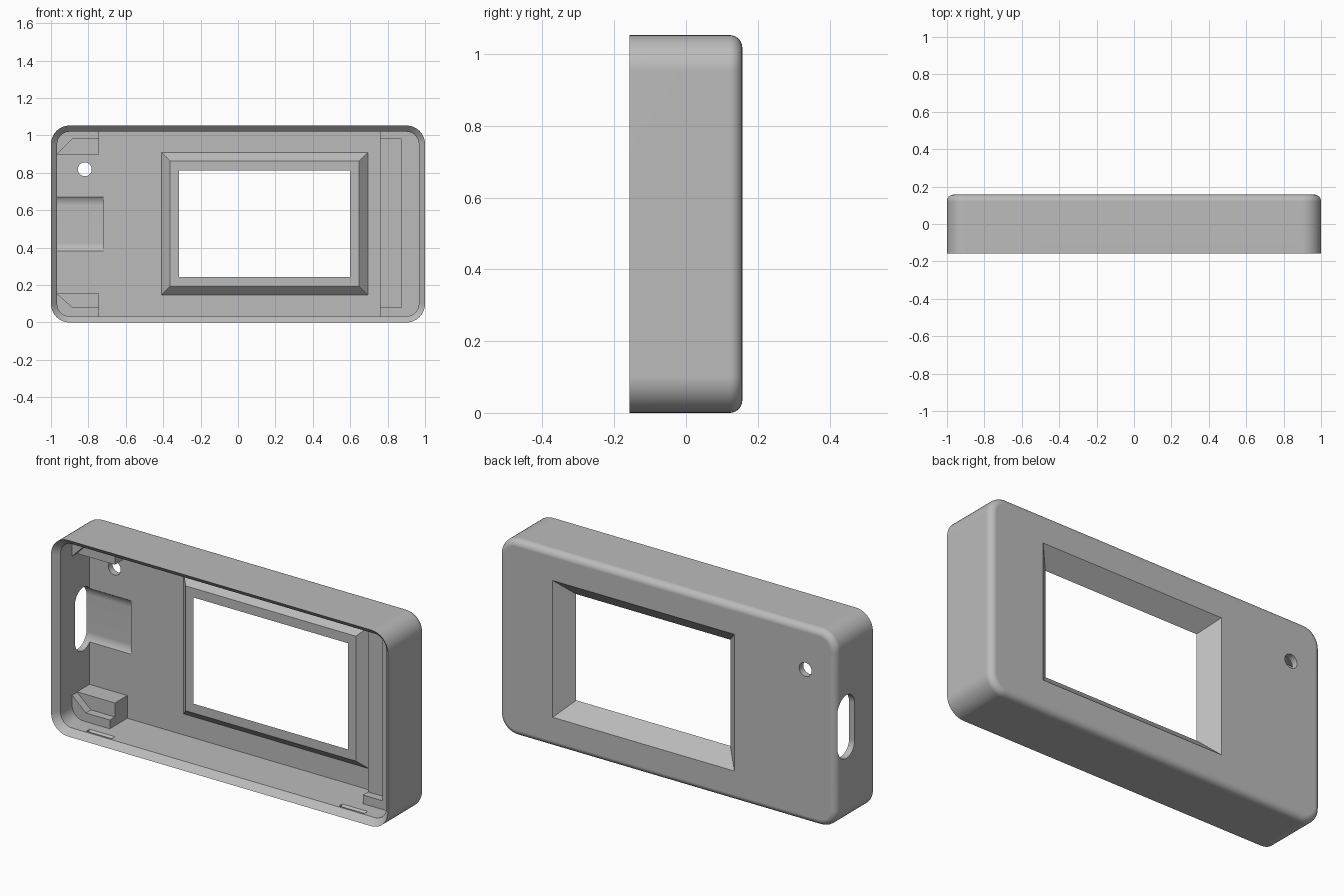
import bpy, bmesh, math

if "Cube" in bpy.data.objects:
    bpy.data.objects.remove(bpy.data.objects["Cube"], do_unlink=True)

H, FRONT, BACK = 1.053, -0.157, 0.157
WALL, RADIUS, FLOOR = 0.033, 0.1, 0.122
POST_Y, SEAT_Y = -0.026, 0.017

grey = bpy.data.materials.new("plain_grey")
grey.use_nodes = True
colour = (0.5, 0.5, 0.5, 1)
grey.diffuse_color = colour
grey.node_tree.nodes["Principled BSDF"].inputs["Base Color"].default_value = colour


def loft(name, *solids):
    """Closed solids, each a list of matching rings joined in order and capped."""
    bm = bmesh.new()
    for rings in solids:
        loops = [[bm.verts.new(p) for p in ring] for ring in rings]
        n = len(loops[0])
        for a, b in zip(loops, loops[1:]):
            for i in range(n):
                j = (i + 1) % n
                bm.faces.new((a[i], a[j], b[j], b[i]))
        bm.faces.new(loops[0])
        bm.faces.new(loops[-1])
    bmesh.ops.recalc_face_normals(bm, faces=bm.faces)
    mesh = bpy.data.meshes.new(name)
    bm.to_mesh(mesh)
    bm.free()
    mesh.materials.append(grey)
    obj = bpy.data.objects.new(name, mesh)
    bpy.context.collection.objects.link(obj)
    return obj


def combine(target, other, operation):
    mod = target.modifiers.new(other.name, "BOOLEAN")
    mod.operation, mod.solver, mod.object = operation, "EXACT", other
    bpy.context.view_layer.objects.active = target
    bpy.ops.object.modifier_apply(modifier=mod.name)
    bpy.data.objects.remove(other, do_unlink=True)


def rounded(inset, y, steps=10):
    r, ring = RADIUS - inset, []
    corners = [(1, 1), (-1, 1), (-1, -1), (1, -1)]
    for k, (sx, sz) in enumerate(corners):
        cx, cz = sx * (1 - RADIUS), H / 2 + sz * (H / 2 - RADIUS)
        for i in range(steps + 1):
            a = (k + i / steps) * math.pi / 2
            ring.append((cx + r * math.cos(a), y, cz + r * math.sin(a)))
    return ring


def prism_y(points, y0, y1):
    return [[(x, y, z) for x, z in points] for y in (y0, y1)]


def prism_x(points, x0, x1):
    return [[(x, y, z) for y, z in points] for x in (x0, x1)]


def box(x0, x1, z0, z1, y0, y1):
    return prism_y([(x0, z0), (x1, z0), (x1, z1), (x0, z1)], y0, y1)


def frustum(half_x, half_z, y_ref, y0, y1):
    """Rectangle around the window that widens at 45 degrees to the back."""
    cx, cz, rings = 0.142, 0.528, []
    for y in (y0, y1):
        hx, hz = half_x + y - y_ref, half_z + y - y_ref
        rings.append([(cx + sx * hx, y, cz + sz * hz)
                      for sx, sz in ((-1, -1), (1, -1), (1, 1), (-1, 1))])
    return rings


# Shell: inner floor, wall, bevelled lip, outer wall, rounded back edge
fillet = 0.035
rings = [rounded(WALL, FLOOR), rounded(WALL, FRONT + WALL), rounded(0, FRONT)]
for i in range(7):
    a = i / 6 * math.pi / 2
    rings.append(rounded(fillet * (1 - math.cos(a)),
                         BACK - fillet + fillet * math.sin(a)))
case = loft("case_shell", rings)

# Board supports with a chamfered seat cut into them
edge, low = 0.969, 0.031
supports = loft("board_supports",
                box(-edge, -0.743, low, 0.155, POST_Y, FLOOR + 0.01),
                box(-edge, -0.743, 0.897, H - low, POST_Y, FLOOR + 0.01),
                box(0.76, edge, low, H - low, POST_Y, FLOOR + 0.01))
seat = [(0.875, 0.08), (0.875, 0.982), (-0.885, 0.982),
        (-0.968, 0.898), (-0.968, 0.154), (-0.885, 0.08)]
combine(supports, loft("seat_cut", prism_y(seat, -0.1, SEAT_Y)), "DIFFERENCE")
combine(case, supports, "UNION")

# Window bezel and its funnel opening
rim_y = 0.075
combine(case, loft("bezel", frustum(0.505, 0.335, rim_y, rim_y, FLOOR + 0.01)), "UNION")
combine(case, loft("window_cut", frustum(0.4575, 0.285, rim_y, 0.05, 0.18)), "DIFFERENCE")

# Side slot that also grooves the floor
slot, r = [], 0.07
for i in range(26):
    top = i < 13
    a = (i if top else i - 1) * math.pi / 12
    slot.append((0.068 + r * math.cos(a), H / 2 + (0.1 if top else -0.1) + r * math.sin(a)))
combine(case, loft("slot_cut", prism_x(slot, -1.1, -0.72)), "DIFFERENCE")

# Round hole through the back
hole = [(-0.819 + 0.037 * math.cos(i * math.pi / 16),
         0.819 + 0.037 * math.sin(i * math.pi / 16)) for i in range(32)]
combine(case, loft("hole_cut", prism_y(hole, 0.05, 0.2)), "DIFFERENCE")

# Snap notches in the top and bottom walls
notches = []
for x0 in (-0.82, 0.68):
    for flip in (False, True):
        tri = [(-0.118, 0.037), (-0.1, 0.019), (-0.082, 0.037)]
        if flip:
            tri = [(y, H - z) for y, z in tri]
        notches.append(prism_x(tri, x0, x0 + 0.15))
combine(case, loft("notch_cut", *notches), "DIFFERENCE")

# Smooth rounded corners, crisp edges
bpy.ops.object.select_all(action="DESELECT")
case.select_set(True)
bpy.context.view_layer.objects.active = case
bpy.ops.object.shade_smooth_by_angle(angle=math.radians(30))
normals = case.modifiers.new("flat_faces", "WEIGHTED_NORMAL")
normals.keep_sharp = True
